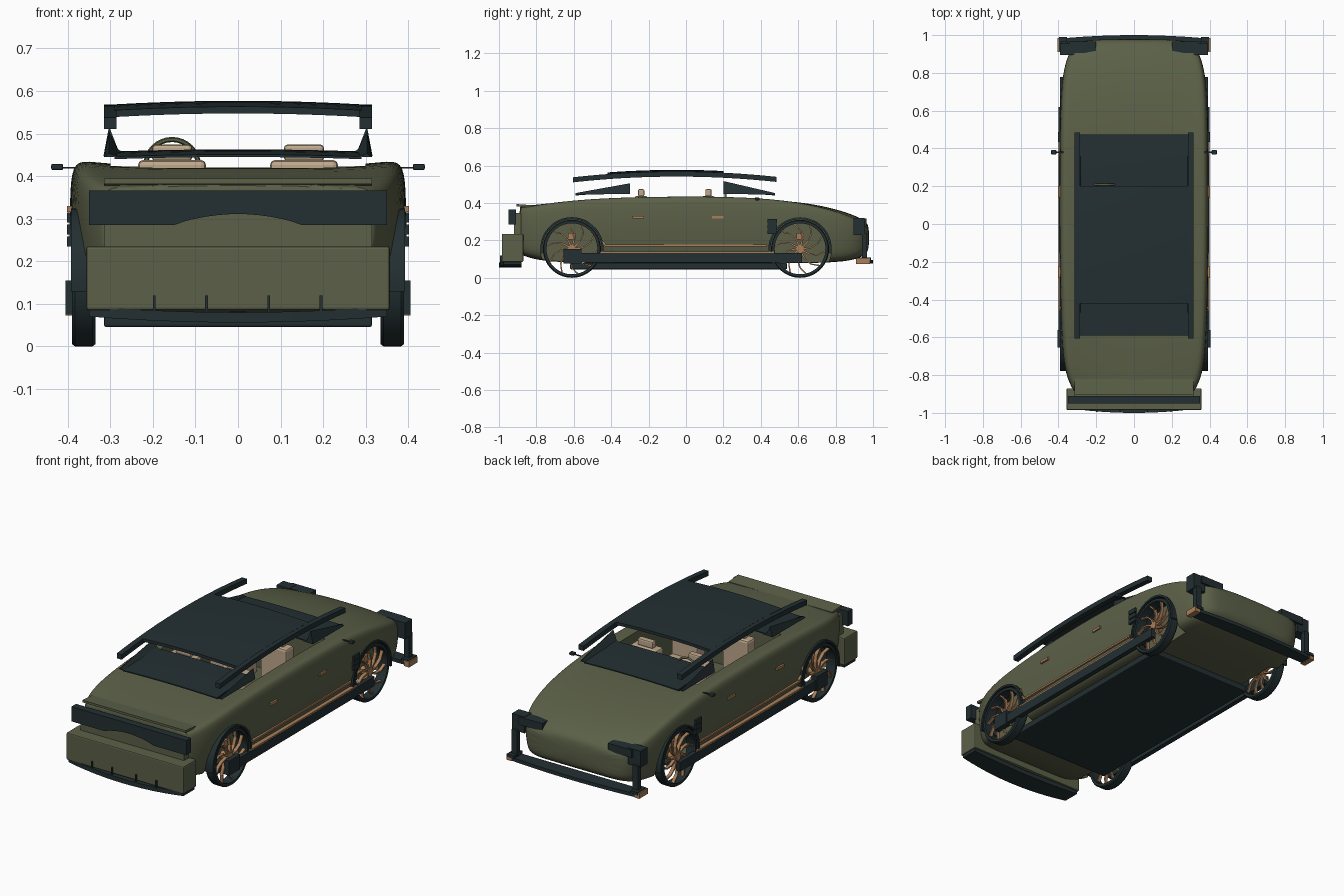
import bpy, bmesh, math
from mathutils import Matrix

if "Cube" in bpy.data.objects:
    bpy.data.objects.remove(bpy.data.objects["Cube"])


def material(name, rgb):
    m = bpy.data.materials.new(name)
    m.diffuse_color = (*rgb, 1)
    m.use_nodes = True
    m.node_tree.nodes["Principled BSDF"].inputs["Base Color"].default_value = m.diffuse_color
    return m


OLIVE = material("olive_paint", (0.105, 0.118, 0.064))
DARK = material("dark_trim", (0.017, 0.029, 0.032))
COPPER = material("copper", (0.40, 0.21, 0.10))
CREAM = material("cream_leather", (0.52, 0.39, 0.26))


def finish(name, bm, mat, mirror=False, smooth=None):
    bmesh.ops.recalc_face_normals(bm, faces=bm.faces[:])
    me = bpy.data.meshes.new(name)
    bm.to_mesh(me)
    bm.free()
    ob = bpy.data.objects.new(name, me)
    bpy.context.collection.objects.link(ob)
    me.materials.append(mat)
    if mirror:
        ob.modifiers.new("mirror", "MIRROR")
    if smooth:
        shade(ob, smooth)
    return ob


def shade(ob, angle):
    bpy.ops.object.select_all(action="DESELECT")
    ob.select_set(True)
    bpy.context.view_layer.objects.active = ob
    bpy.ops.object.shade_smooth_by_angle(angle=math.radians(angle))


def loft_into(bm, sections, closed=False):
    rows = [[bm.verts.new(p) for p in s] for s in sections]
    n = len(rows[0])
    pairs = list(zip(rows, rows[1:])) + ([(rows[-1], rows[0])] if closed else [])
    for a, b in pairs:
        for i in range(n):
            j = (i + 1) % n
            bm.faces.new((a[i], a[j], b[j], b[i]))
    if not closed:
        bm.faces.new(rows[0])
        bm.faces.new(rows[-1])


def loft(name, sections, mat, **kw):
    bm = bmesh.new()
    loft_into(bm, sections)
    return finish(name, bm, mat, **kw)


def rect_xz(x0, x1, y, z0, z1):
    return [(x0, y, z0), (x1, y, z0), (x1, y, z1), (x0, y, z1)]


def box(name, xs, ys, zs, mat, mirror=True, bevel=0):
    ob = loft(name, [rect_xz(*xs, y, *zs) for y in ys], mat, mirror=mirror)
    if bevel:
        b = ob.modifiers.new("bevel", "BEVEL")
        b.width, b.segments = bevel, 2
    return ob


def cylinder(name, x0, x1, y, z, r, mat, mirror=True, n=48):
    ring = [(y + r * math.cos(2 * math.pi * k / n), z + r * math.sin(2 * math.pi * k / n)) for k in range(n)]
    return loft(name, [[(x, *p) for p in ring] for x in (x0, x1)], mat, mirror=mirror, smooth=35)


# Body shell: y, half width, shoulder height, centre height, bottom
stations = [
    (-0.89, .315, .372, .380, .13), (-0.885, .32, .374, .382, .125), (-0.82, .355, .386, .388, .10),
    (-0.70, .38, .408, .402, .083), (-0.45, .390, .432, .420, .078), (-0.1, .396, .441, .424, .078),
    (0.2, .396, .440, .424, .078), (0.45, .394, .428, .418, .078), (0.65, .390, .398, .400, .078),
    (0.80, .378, .358, .368, .083), (0.90, .350, .318, .335, .095), (0.955, .310, .285, .305, .12),
    (0.98, .25, .262, .280, .15)]


def body_section(y, w, ze, zc, zb):
    h = ze - zb
    half = [(.45, zb), (.82, zb), (.94, zb + .02), (.975, zb + .3 * h), (1, zb + .6 * h),
            (.995, zb + .88 * h), (.96, ze), (.82, ze * .6 + zc * .4 - .004), (.45, zc)]
    return ([(0, y, zb)] + [(w * a, y, z) for a, z in half] + [(0, y, zc)]
            + [(-w * a, y, z) for a, z in reversed(half)])


body = loft("body_shell", [body_section(*s) for s in stations], OLIVE)
sub = body.modifiers.new("smooth", "SUBSURF")
sub.levels = sub.render_levels = 2
cutters = [cylinder("arch_cutter", .285, .5, y, .155, .168, OLIVE) for y in (-.61, .61)]
cutters.append(box("cabin_cutter", (-.30, .30), (-.40, .33), (.16, .6), OLIVE, mirror=False))
for c in cutters:
    c.hide_render = True
    b = body.modifiers.new("cut", "BOOLEAN")
    b.object, b.solver = c, "EXACT"
bpy.context.view_layer.update()
me = bpy.data.meshes.new_from_object(body.evaluated_get(bpy.context.evaluated_depsgraph_get()))
body.modifiers.clear()
body.data = me
for c in cutters:
    bpy.data.objects.remove(c)
shade(body, 32)

# Underfloor
box("floor_pan", (-.315, .315), (-.62, .54), (.045, .08), DARK, mirror=False, bevel=.006)


# Wheels and arch liners
def tyre(name, y):
    prof = [(.335, .136), (.335, .150), (.342, .155), (.383, .155), (.390, .150), (.390, .136)]
    bm = bmesh.new()
    n = 64
    loft_into(bm, [[(x, y + r * math.cos(2 * math.pi * k / n), .155 + r * math.sin(2 * math.pi * k / n))
                    for x, r in prof] for k in range(n)], closed=True)
    return finish(name, bm, DARK, mirror=True, smooth=35)


def spokes(name, y):
    bm = bmesh.new()
    n = 10
    for k in range(n):
        # curved blade sweeping backwards with radius
        secs = []
        for r, sweep, w in ((.015, 0, .006), (.06, .12, .004), (.10, .30, .004), (.139, .55, .005)):
            a = 2 * math.pi * k / n + sweep
            c, s = math.cos(a), math.sin(a)
            secs.append([(x, y + r * c - t * s, .155 + r * s + t * c)
                         for x, t in ((.360, -w), (.378, -w), (.378, w), (.360, w))])
        loft_into(bm, secs)
    return finish(name, bm, COPPER, mirror=True)


def liner(name, y):
    bm = bmesh.new()
    secs = []
    for k in range(25):
        a = math.pi * (k / 24 * 1.1 - .05)
        secs.append([(x, y + r * math.cos(a), .155 + r * math.sin(a))
                     for x, r in ((.29, .158), (.393, .158), (.393, .169), (.29, .169))])
    loft_into(bm, secs)
    return finish(name, bm, DARK, mirror=True, smooth=35)


for label, y in (("rear", -.61), ("front", .61)):
    tyre(label + "_tyre", y)
    spokes(label + "_spokes", y)
    liner(label + "_arch_liner", y)
    cylinder(label + "_hub", .33, .382, y, .155, .022, COPPER, n=20)
    box(label + "_caliper", (.335, .355), (y - .02, y + .02), (.205, .24), COPPER)

# Sills and side trim
box("side_skirt", (.372, .399), (-.60, .62), (.082, .133), DARK)
box("skirt_end_block", (.372, .405), (-.655, -.56), (.075, .155), DARK)
box("skirt_strip", (.372, .398), (-.46, .47), (.133, .141), COPPER)
box("sill_strip", (.375, .391), (-.43, .43), (.168, .178), COPPER)
loft("sill_strip_rise", [rect_xz(.37, .391, y, z, z + .018) for y, z in ((-.43, .165), (-.455, .19), (-.46, .23))],
     COPPER, mirror=True)
for label, y in (("rear", -.255), ("front", .17)):
    box(label + "_door_handle", (.385, .402), (y - .03, y + .03), (.316, .330), COPPER)
for i in range(3):
    box("fender_vent", (.375, .402), (.435, .487), (.235 + .028 * i, .258 + .028 * i), DARK)
box("vent_back", (.37, .396), (.44, .48), (.235, .314), DARK)
box("mirror", (.411, .439), (.368, .392), (.414, .429), DARK, bevel=.004)
box("mirror_arm", (.37, .415), (.376, .384), (.418, .422), DARK)


# Roof panel and rails
def roof_z(x, y):
    return .577 - .1 * (y + .05) ** 2 - .1 * x * x


roof = []
for k in range(13):
    y = -.42 + .62 * k / 12
    xs = [-.29 + .58 * i / 12 for i in range(13)]
    roof.append([(x, y, roof_z(x, y)) for x in xs] + [(x, y, roof_z(x, y) - .016) for x in reversed(xs)])
loft("roof_panel", roof, DARK, smooth=30)
rail = []
for k in range(17):
    y = -.605 + 1.09 * k / 16
    z = roof_z(.3, y)
    rail.append(rect_xz(.285, .315, y, z - .027, z))
loft("roof_rail", rail, DARK, mirror=True, smooth=30)

# Front and rear glass with pillars
for label, tall, low, apex in (("rear", -.30, -.59, .505), ("front", .20, .475, .517)):
    secs = []
    for k in range(7):
        t = k / 6
        xs = [-.29 + .58 * i / 8 for i in range(9)]
        z = .463 - .012 * t * t
        row = [(x, tall + (low - tall) * t, z - .06 * x * x) for x in xs]
        secs.append(row + [(x, y, q - .006) for x, y, q in reversed(row)])
    loft(label + "_glass", secs, DARK, smooth=30)
    loft(label + "_pillar", [[(.258, tall, .45), (.282, tall, .463), (.303, tall, apex), (.316, tall, .448)],
                             [(.27, low, .446), (.285, low, .447), (.303, low, .453), (.314, low, .445)]],
         DARK, mirror=True)

# Seats and steering wheel
for label, y in (("rear", -.24), ("front", .12)):
    box(label + "_seat_back", (.075, .235), (y - .035, y + .035), (.18, .438), CREAM, bevel=.012)
    box(label + "_headrest", (.108, .202), (y - .017, y + .017), (.435, .474), CREAM, bevel=.008)
    box(label + "_seat_cushion", (.075, .235), (y, y + .16), (.16, .25), CREAM, bevel=.012)
bm = bmesh.new()
loft_into(bm, [[(-.155 + (.062 + .006 * math.cos(b)) * math.cos(a), .21 + .006 * math.sin(b),
                 .424 + (.062 + .006 * math.cos(b)) * math.sin(a))
                for b in (0, 1.05, 2.09, 3.14, 4.19, 5.24)]
               for a in [2 * math.pi * k / 32 for k in range(32)]], closed=True)
finish("steering_wheel", bm, OLIVE, smooth=60)
box("steering_hub", (-.21, -.10), (.204, .214), (.41, .425), CREAM, mirror=False)

# Tail: bumper, diffuser with fins, light bar and spoiler
box("rear_bumper", (-.357, .357), (-.985, -.87), (.085, .235), OLIVE, mirror=False, bevel=.006)
lip = []
for k in range(13):
    u = -1 + k / 6
    x, y, z = .35 * u, -1 + .025 * u * u, .056 + .014 * u * u
    lip.append([(x, y, z), (x, -.88, z), (x, -.88, z + .024), (x, y, z + .024)])
loft("diffuser", lip, DARK, smooth=30)
for x in (-.197, -.074, .072, .195):
    box("diffuser_fin", (x - .003, x + .003), (-.995, -.97), (.075, .12), DARK, mirror=False)
arch = [(.15 * u, .285 + .026 * math.cos(u * math.pi / 2) ** .8) for u in [-.999 + 1.998 * k / 12 for k in range(13)]]
outline = [(-.35, .285)] + arch + [(.35, .285), (.35, .366), (-.35, .366)]
loft("tail_light_bar", [[(x, y, z) for x, z in outline] for y in (-.95, -.91)], DARK)
box("tail_panel", (-.315, .315), (-.92, -.86), (.22, .345), OLIVE, mirror=False)
loft("spoiler", [rect_xz(-.315, .315, y, z, z + .012) for y, z in ((-.905, .382), (-.82, .376))], OLIVE)

# Nose: headlights, posts, splitter and corner pieces
box("headlight", (.20, .345), (.905, .965), (.275, .318), DARK)
box("headlight_outer", (.315, .392), (.895, .955), (.23, .32), DARK)
box("nose_post", (.352, .385), (.94, .968), (.09, .24), DARK)
box("nose_foot", (.355, .398), (.915, .99), (.092, .108), DARK)
split = []
for k in range(13):
    u = -1 + k / 6
    y = 1 - .018 * u * u
    split.append([(.39 * u, y, .075), (.39 * u, .92, .075), (.39 * u, .92, .094), (.39 * u, y, .094)])
loft("front_splitter", split, DARK, smooth=30)
box("splitter_corner", (.375, .405), (.91, .985), (.073, .104), COPPER)
